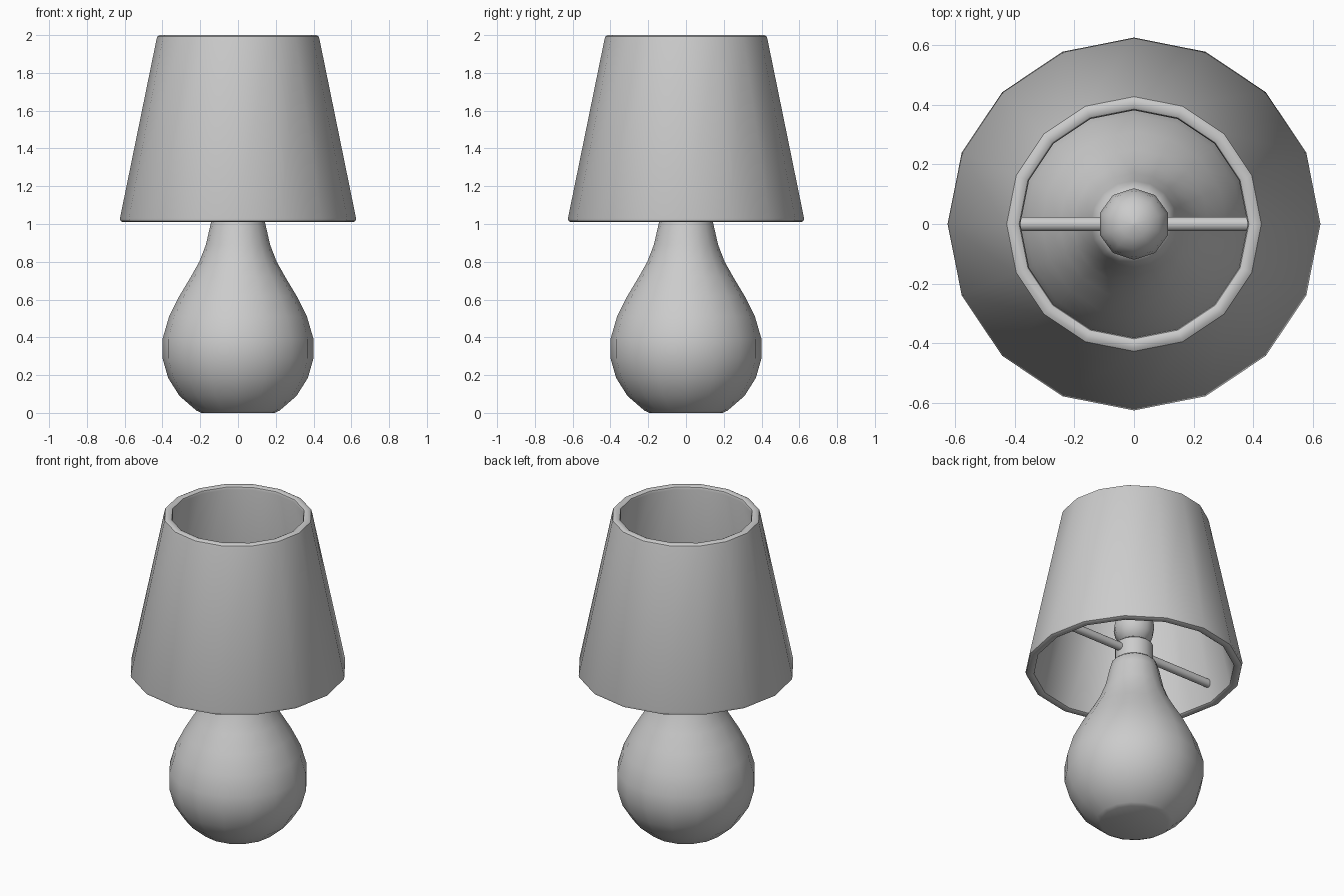
import bpy, bmesh, math

if "Cube" in bpy.data.objects:
    bpy.data.objects.remove(bpy.data.objects["Cube"])


def finish(name, bm, angle=40):
    bmesh.ops.recalc_face_normals(bm, faces=bm.faces)
    mesh = bpy.data.meshes.new(name)
    bm.to_mesh(mesh)
    bm.free()
    obj = bpy.data.objects.new(name, mesh)
    bpy.context.collection.objects.link(obj)
    bpy.ops.object.select_all(action='DESELECT')
    obj.select_set(True)
    bpy.context.view_layer.objects.active = obj
    bpy.ops.object.shade_smooth_by_angle(angle=math.radians(angle))
    return obj


def lathe(name, profile, sides, closed=False, start=0.0, angle=40):
    """Spin (radius, z) points about z; open profiles get flat end caps."""
    bm = bmesh.new()
    rings = []
    for r, z in profile:
        rings.append([bm.verts.new((r * math.cos(start + math.tau * i / sides),
                                    r * math.sin(start + math.tau * i / sides), z))
                      for i in range(sides)])
    pairs = list(zip(rings, rings[1:]))
    if closed:
        pairs.append((rings[-1], rings[0]))
    else:
        bm.faces.new(rings[0])
        bm.faces.new(rings[-1])
    for a, b in pairs:
        for i in range(sides):
            j = (i + 1) % sides
            bm.faces.new((a[i], a[j], b[j], b[i]))
    return finish(name, bm, angle)


# Pear-shaped body
lathe("lamp_body", [(0.195, 0), (0.22, 0.012), (0.31, 0.09), (0.37, 0.185),
                    (0.4, 0.29), (0.4, 0.39), (0.365, 0.51), (0.31, 0.62),
                    (0.25, 0.72), (0.205, 0.8), (0.17, 0.89), (0.145, 1.0),
                    (0.13, 1.05), (0.105, 1.07)], 16)

# Socket on the neck
lathe("socket", [(0.11, 1.05), (0.11, 1.17), (0.1, 1.18)], 16)

# Round bulb
R, N = 0.12, 8
lathe("bulb", [(R * math.sin(math.pi * (i + 0.12) / (N + 0.24)),
                1.285 - R * math.cos(math.pi * (i + 0.12) / (N + 0.24)))
               for i in range(N + 1)], 10, start=math.pi / 2, angle=60)

# Hollow tapered shade with softened rims
lathe("shade", [(0.585, 1.01), (0.61, 1.01), (0.622, 1.016), (0.625, 1.03),
                (0.432, 1.975), (0.427, 1.993), (0.415, 2.0), (0.396, 2.0),
                (0.385, 1.994), (0.381, 1.98), (0.574, 1.03), (0.576, 1.016)],
      16, closed=True)

# Cross rod holding the shade
rod = lathe("support_rod", [(0.025, -0.565), (0.025, 0.565)], 10, angle=50)
rod.rotation_euler = (0, math.pi / 2, 0)
rod.location = (0, 0, 1.13)
